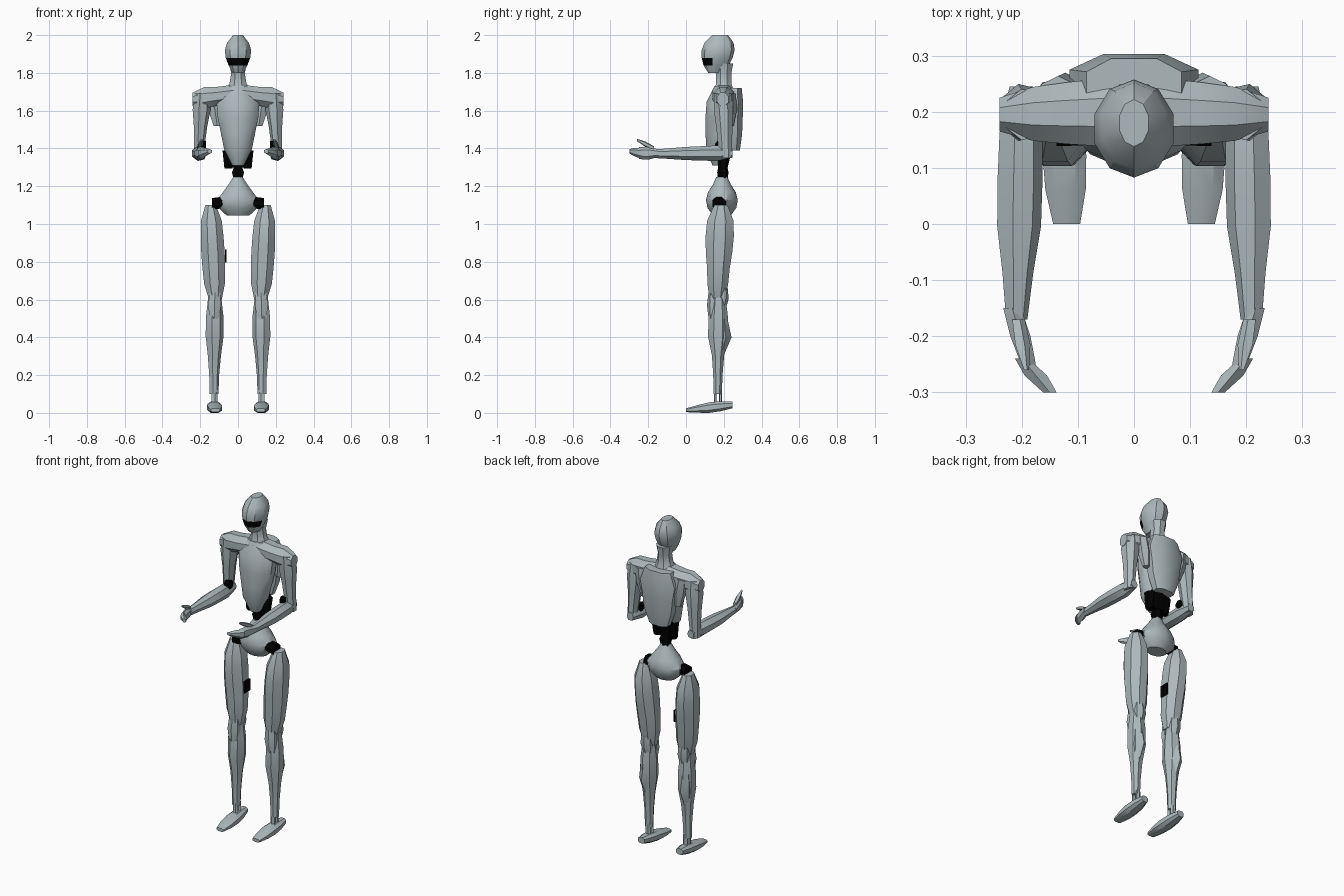
import bpy, bmesh
from math import cos, sin, pi, radians, copysign
from mathutils import Vector

old = bpy.data.objects.get("Cube")
if old:
    bpy.data.objects.remove(old, do_unlink=True)


def make_material(name, red, green, blue):
    colour = (red, green, blue, 1)
    material = bpy.data.materials.new(name)
    material.use_nodes = True
    material.diffuse_color = colour
    shader = material.node_tree.nodes["Principled BSDF"]
    shader.inputs["Base Color"].default_value = colour
    return material


shell = make_material("blue grey shell", .42, .48, .5)
black = make_material("black joint", 0, 0, 0)


def rounded(value, boxy):
    """Push a cosine or sine outwards to make a squarer outline."""
    return copysign(abs(value) ** boxy, value)


def ring(bm, centre, across, along, width, depth, sides, boxy):
    """One cross-section whose flat sides touch the given half sizes."""
    reach = cos(pi / sides) ** boxy
    verts = []
    for step in range(sides):
        turn = 2 * pi * (step + .5) / sides
        point = Vector(centre)
        point[across] += width * rounded(cos(turn), boxy) / reach
        point[along] += depth * rounded(sin(turn), boxy) / reach
        verts.append(bm.verts.new(point))
    return verts


def limb(name, start, end, widths, depths, sides=8, material=shell,
         boxy=1, mirror=False, smooth_angle=30):
    """Skin evenly spaced cross-sections between two points."""
    bm = bmesh.new()
    start, end = Vector(start), Vector(end)
    direction = end - start
    main = max(range(3), key=lambda axis: abs(direction[axis]))
    across, along = [axis for axis in range(3) if axis != main]
    loops = []
    for index, (width, depth) in enumerate(zip(widths, depths)):
        centre = start.lerp(end, index / (len(widths) - 1))
        loops.append(ring(bm, centre, across, along, width, depth, sides, boxy))
    for lower, upper in zip(loops, loops[1:]):
        for step in range(sides):
            following = (step + 1) % sides
            bm.faces.new((lower[step], lower[following],
                          upper[following], upper[step]))
    bm.faces.new(loops[0])
    bm.faces.new(loops[-1])
    bmesh.ops.recalc_face_normals(bm, faces=bm.faces)
    mesh = bpy.data.meshes.new(name)
    bm.to_mesh(mesh)
    bm.free()
    mesh.materials.append(material)
    part = bpy.data.objects.new(name, mesh)
    bpy.context.collection.objects.link(part)
    bpy.ops.object.select_all(action="DESELECT")
    part.select_set(True)
    bpy.context.view_layer.objects.active = part
    bpy.ops.object.shade_smooth_by_angle(angle=radians(smooth_angle))
    if mirror:
        part.modifiers.new("both sides", "MIRROR")
    return part


def pair(name, start, end, widths, depths, **options):
    """A limb on the left side, mirrored to the right."""
    return limb(name, start, end, widths, depths, mirror=True, **options)


# Head with a dark visor band on its front faces
head = limb("head", start=(0, .155, 1.8), end=(0, .18, 2),
            widths=(.03, .05, .065, .07, .057, .026),
            depths=(.035, .064, .078, .083, .073, .04), sides=10)
head.data.materials.append(black)
for face in head.data.polygons:
    if 1.84 < face.center.z < 1.88 and face.center.y < .14:
        face.material_index = 1

limb("neck", start=(0, .2, 1.69), end=(0, .2, 1.85),
     widths=(.08, .045, .036, .045), depths=(.06, .04, .04, .05))

# Torso: egg-shaped breastplate and a boxy back shell
limb("chest", start=(0, .165, 1.31), end=(0, .195, 1.73),
     widths=(.03, .073, .09, .107, .114, .065),
     depths=(.025, .065, .073, .08, .08, .045),
     sides=12, smooth_angle=35)
limb("back_shell", start=(0, .25, 1.39), end=(0, .25, 1.72),
     widths=(.06, .09, .1, .115, .085),
     depths=(.035, .047, .05, .053, .045), boxy=.85)

# Shoulder bridge and shoulder blades
pair("shoulders", start=(0, .2, 1.69), end=(.24, .195, 1.66),
     widths=(.06, .06, .055, .048, .03),
     depths=(.05, .05, .05, .057, .035))
pair("shoulder_blades", start=(.11, .235, 1.52), end=(.135, .235, 1.69),
     widths=(.02, .035, .03), depths=(.015, .03, .025), sides=6)

# Arms bent forward at the elbow
pair("upper_arms", start=(.21, .21, 1.35), end=(.19, .195, 1.69),
     widths=(.024, .028, .034, .045, .042),
     depths=(.03, .035, .04, .047, .042), sides=7)
pair("elbow_joints", start=(.17, .175, 1.415), end=(.2, .175, 1.415),
     widths=(.022, .022), depths=(.024, .024), material=black)
pair("forearms", start=(.202, .245, 1.375), end=(.21, -.17, 1.372),
     widths=(.02, .036, .038, .037, .026, .018),
     depths=(.022, .038, .035, .032, .026, .021), sides=7)

# Hands: palm, curled fingers and a raised thumb
pair("palms", start=(.217, -.15, 1.375), end=(.188, -.25, 1.375),
     widths=(.016, .018, .013), depths=(.018, .03, .027), sides=6)
pair("fingers", start=(.2, -.24, 1.375), end=(.15, -.3, 1.385),
     widths=(.012, .02, .012), depths=(.024, .02, .01), sides=6)
pair("thumbs", start=(.207, -.17, 1.4), end=(.192, -.26, 1.445),
     widths=(.01, .012, .004), depths=(.01, .012, .005), sides=5)

# Black waist: two side struts, a bridge and a spine joint
pair("waist_struts", start=(.05, .195, 1.295), end=(.055, .2, 1.39),
     widths=(.022, .027), depths=(.022, .028), sides=6, material=black)
limb("waist_bridge", start=(0, .2, 1.3), end=(0, .21, 1.4),
     widths=(.055, .06), depths=(.018, .03), sides=6, material=black)
limb("spine_joint", start=(0, .195, 1.235), end=(0, .195, 1.31),
     widths=(.022, .032, .018), depths=(.022, .026, .02),
     sides=6, material=black)

# Pelvis and hip joints
limb("pelvis", start=(0, .19, 1.045), end=(0, .19, 1.25),
     widths=(.06, .105, .11, .08, .05, .024),
     depths=(.045, .073, .08, .07, .045, .028),
     sides=10, smooth_angle=35)
pair("hip_joints", start=(.08, .175, 1.115), end=(.138, .175, 1.105),
     widths=(.035, .036), depths=(.03, .032), material=black)

# Legs
pair("thighs", start=(.12, .165, .6), end=(.145, .185, 1.1),
     widths=(.034, .055, .06, .062, .06, .055, .028),
     depths=(.04, .055, .06, .07, .075, .07, .035))
pair("kneecaps", start=(.126, .14, .5), end=(.122, .14, .64),
     widths=(.025, .034, .028), depths=(.018, .025, .018), sides=6)
pair("knee_backs", start=(.122, .19, .55), end=(.125, .2, .66),
     widths=(.024, .032, .03), depths=(.018, .027, .018), sides=6)
pair("lower_legs", start=(.128, .168, .1), end=(.125, .172, .61),
     widths=(.022, .025, .033, .045, .044, .033),
     depths=(.02, .023, .03, .05, .047, .035), sides=7)
pair("calves", start=(.13, .175, .3), end=(.13, .185, .5),
     widths=(.02, .036, .03), depths=(.02, .053, .03), sides=6)

# Inner thigh panel on the right leg only
limb("thigh_panel", start=(-.07, .18, .83), end=(-.062, .18, .83),
     widths=(.026, .026), depths=(.035, .035),
     sides=4, material=black)

# Ankles and feet
for label, depth in (("front", .155), ("rear", .183)):
    pair(label + "_ankle_struts", start=(.126, depth, .04),
         end=(.126, depth, .12), widths=(.014, .014),
         depths=(.006, .006), sides=5)
pair("feet", start=(.12, 0, .014), end=(.128, .245, .042),
     widths=(.024, .036, .039, .035, .022),
     depths=(.01, .02, .028, .026, .018), boxy=.8)
